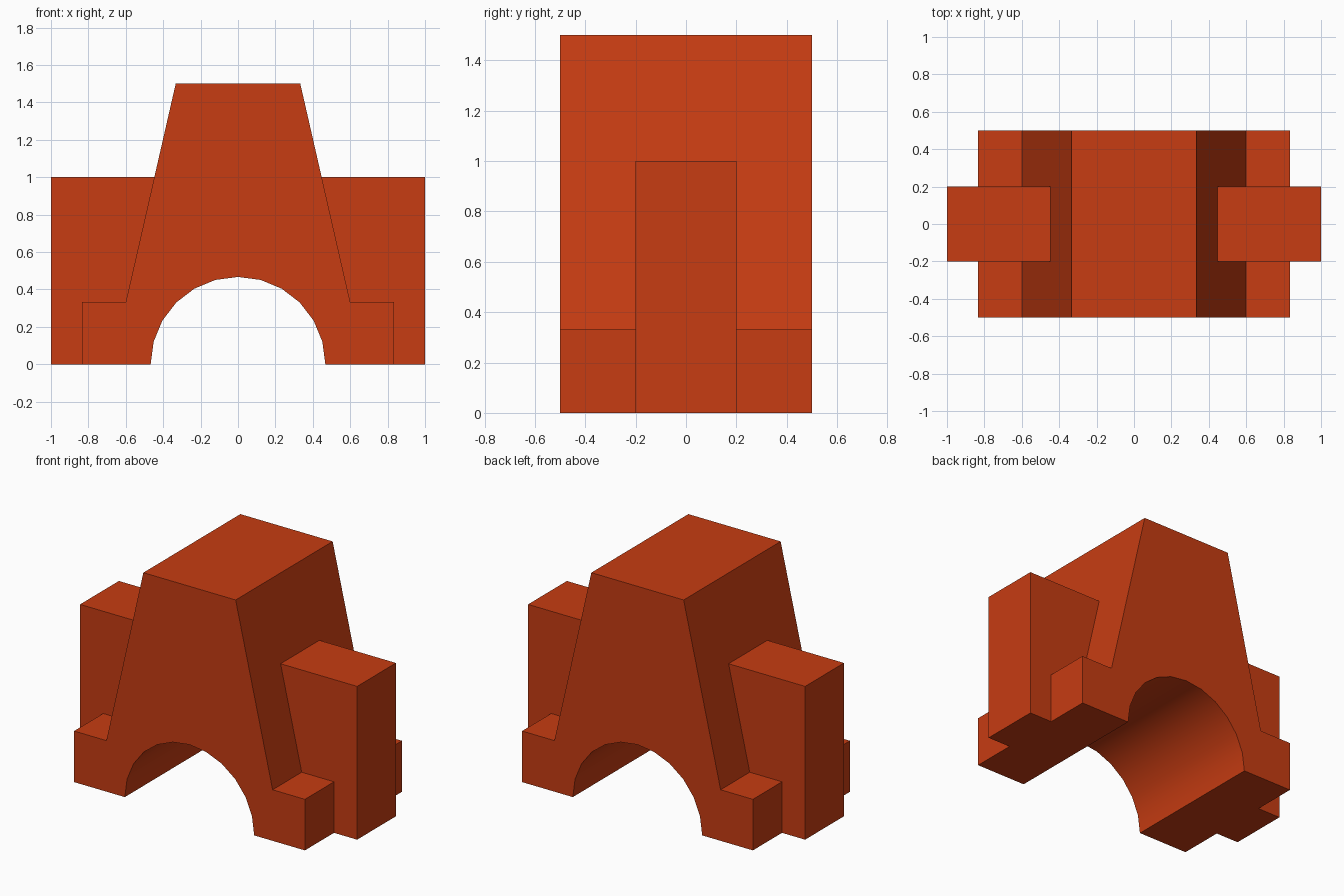
import bpy, bmesh, math

if "Cube" in bpy.data.objects:
    bpy.data.objects.remove(bpy.data.objects["Cube"])

mat = bpy.data.materials.new("burnt_orange")
mat.diffuse_color = (0.57, 0.045, 0.006, 1)
mat.use_nodes = True
mat.node_tree.nodes["Principled BSDF"].inputs["Base Color"].default_value = mat.diffuse_color


def extrude_profile(name, points, depth):
    """Extrude an (x, z) outline along y, centred on y = 0."""
    bm = bmesh.new()
    face = bm.faces.new([bm.verts.new((x, -depth / 2, z)) for x, z in points])
    ext = bmesh.ops.extrude_face_region(bm, geom=[face])
    moved = [g for g in ext["geom"] if isinstance(g, bmesh.types.BMVert)]
    bmesh.ops.translate(bm, vec=(0, depth, 0), verts=moved)
    bmesh.ops.recalc_face_normals(bm, faces=bm.faces)
    mesh = bpy.data.meshes.new(name)
    bm.to_mesh(mesh)
    bm.free()
    mesh.materials.append(mat)
    obj = bpy.data.objects.new(name, mesh)
    bpy.context.collection.objects.link(obj)
    return obj


def combine(target, other, operation):
    """Apply a boolean and remove the helper."""
    other.hide_render = True
    mod = target.modifiers.new(operation.lower(), 'BOOLEAN')
    mod.operation, mod.solver, mod.object = operation, 'EXACT', other
    bpy.context.view_layer.objects.active = target
    bpy.ops.object.modifier_apply(modifier=mod.name)
    bpy.data.objects.remove(other)


# Tapered block with stepped feet
half = [(0.833, 0), (0.833, 0.333), (0.6, 0.333), (0.333, 1.5)]
body = extrude_profile("arched_block", half + [(-x, z) for x, z in reversed(half)], 1.0)

# Crossbar that forms the two side lugs
crossbar = extrude_profile("side_lugs", [(1, 0), (1, 1), (-1, 1), (-1, 0)], 0.4)
combine(body, crossbar, 'UNION')

# Round archway through the base
circle = [(0.467 * math.cos(math.tau * i / 24), 0.467 * math.sin(math.tau * i / 24))
          for i in range(24)]
combine(body, extrude_profile("arch_cutter", circle, 1.4), 'DIFFERENCE')

# Smooth the arch, keep other edges crisp
bpy.ops.object.select_all(action='DESELECT')
body.select_set(True)
bpy.context.view_layer.objects.active = body
bpy.ops.object.shade_smooth_by_angle(angle=math.radians(20))
